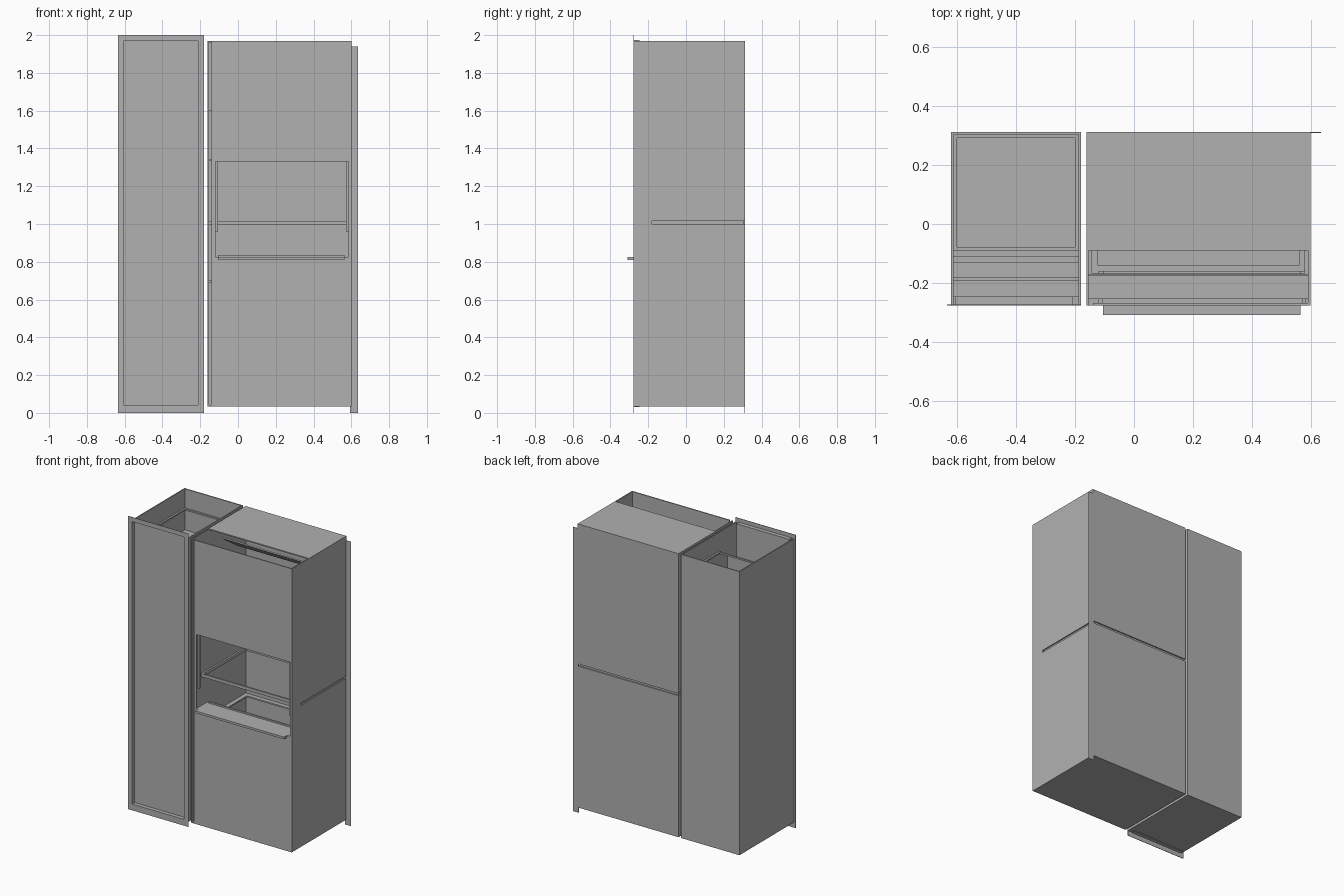
import bpy
import bmesh
from mathutils import Vector

cube = bpy.data.objects.get("Cube")
if cube:
    bpy.data.objects.remove(cube, do_unlink=True)

grey = bpy.data.materials.new("panel_grey")
grey.use_nodes = True
GREY = (0.44, 0.44, 0.44, 1)
grey.diffuse_color = GREY
grey.node_tree.nodes["Principled BSDF"].inputs["Base Color"].default_value = GREY

T = 0.008     # sheet thickness
THIN = 0.003  # flange thickness


def part(name, *boxes):
    """One object made of boxes, each given as (x range, y range, z range)."""
    bm = bmesh.new()
    for xr, yr, zr in boxes:
        made = bmesh.ops.create_cube(bm, size=1)["verts"]
        for v in made:
            v.co = Vector(r[0] + (r[1] - r[0]) * (c + 0.5)
                          for r, c in zip((xr, yr, zr), v.co))
    mesh = bpy.data.meshes.new(name)
    bm.to_mesh(mesh)
    bm.free()
    mesh.materials.append(grey)
    ob = bpy.data.objects.new(name, mesh)
    bpy.context.collection.objects.link(ob)
    return ob


def frame_boxes(u, v, hu, hv):
    """Four (u range, v range) strips around a rectangular hole."""
    return [(u, (v[0], hv[0])), (u, (hv[1], v[1])),
            ((u[0], hu[0]), hv), ((hu[1], u[1]), hv)]


def upright_frame(name, x, z, hx, hz, y):
    return part(name, *[(a, y, b) for a, b in frame_boxes(x, z, hx, hz)])


def flat_frame(name, x, y, width, z):
    hx = (x[0] + width, x[1] - width)
    hy = (y[0] + width, y[1] - width)
    return part(name, *[(a, b, z) for a, b in frame_boxes(x, y, hx, hy)])


FRONT, BACK, BASE, TOP = -0.277, 0.312, 0.035, 1.97

# Narrow column: open-topped shell
CX0, CX1 = -0.622, -0.18
part("column_shell",
     ((CX0, CX0 + T), (FRONT, BACK), (BASE, TOP)),
     ((CX1 - T, CX1), (FRONT, BACK), (BASE, TOP)),
     ((CX0, CX1), (BACK - T, BACK), (BASE, TOP)),
     ((CX0, CX1), (FRONT, BACK), (BASE, BASE + T)))

# Column front: flange with a recessed panel
door_x, door_z = (-0.605, -0.212), (BASE, TOP)
upright_frame("column_front_flange", (-0.636, CX1), (0, 2), door_x, door_z,
              (FRONT, FRONT + THIN))
part("column_front_panel", (door_x, (-0.25, -0.247), door_z))
upright_frame("column_recess_sides", (door_x[0] - THIN, door_x[1] + THIN),
              (BASE - THIN, TOP + THIN), door_x, door_z, (FRONT, -0.247))

# Column interior
inner_x = (CX0 + T, CX1 - T)
flat_frame("column_ledge", inner_x, (-0.09, BACK - T), 0.012, (1.83, 1.84))
part("column_shelves",
     (inner_x, (-0.11, BACK - T), (1.68, 1.69)),
     (inner_x, (-0.247, -0.13), (1.68, 1.69)),
     (inner_x, (-0.192, -0.18), (1.69, 1.78)))

# Wide cabinet: upper and lower shells parted by a narrow groove
WX0, WX1 = -0.162, 0.6
G0, G1 = 1.0, 1.015
GROOVE_Y = -0.18
for level, zr in (("lower", (BASE, G0)), ("upper", (G1, TOP))):
    part(level + "_cabinet_walls",
         ((WX0, WX0 + T), (FRONT, BACK), zr),
         ((WX1 - T, WX1), (FRONT, BACK), zr),
         ((WX0, WX1), (BACK - T, BACK), zr))
part("groove_front_ends",
     ((WX0, WX0 + T), (FRONT, GROOVE_Y), (G0, G1)),
     ((WX1 - T, WX1), (FRONT, GROOVE_Y), (G0, G1)))
flat_frame("groove_liner", (WX0 + T, WX1 - T), (GROOVE_Y, BACK - T), 0.012,
           (G0 - 0.004, G1 + 0.002))
part("cabinet_base", ((WX0, WX1), (FRONT, BACK), (BASE, BASE + T)))
part("cabinet_top", ((WX0, WX1), (-0.09, BACK), (TOP - T, TOP)))
part("rear_side_flange", ((WX1 - T, 0.635), (BACK - THIN, BACK), (0, 1.94)))

# Cabinet front with the open niche
NX, NZ = (-0.12, 0.585), (0.81, 1.33)
upright_frame("cabinet_front", (-0.14, WX1), (BASE, TOP), NX, NZ,
              (FRONT, FRONT + T))
part("niche_cheeks",
     ((NX[0], NX[0] + 0.014), (-0.268, -0.255), (0.96, NZ[1])),
     ((NX[1] - 0.014, NX[1]), (-0.268, -0.255), (0.96, NZ[1])))
part("niche_sill",
     (NX, (FRONT, -0.16), (NZ[0], 0.825)),
     ((-0.105, 0.565), (-0.31, FRONT), (NZ[0], 0.825)),
     ((-0.105, 0.565), (-0.17, -0.16), (0.825, 0.835)))

# Cabinet interior ledges and sloping guide
inside_x = (WX0 + T, WX1 - T)
flat_frame("lower_ledge", inside_x, (-0.17, BACK - T), 0.03, (0.69, 0.70))
part("upper_cross_members",
     (inside_x, (-0.255, -0.17), (1.335, 1.345)),
     (inside_x, (-0.177, -0.17), (1.345, 1.6)))
guide = part("sloping_guide", ((-0.105, 0.565), (-0.1, 0.1), (-0.004, 0.004)))
guide.location = (0, 0.06, 1.84)
guide.rotation_euler.x = -0.6
